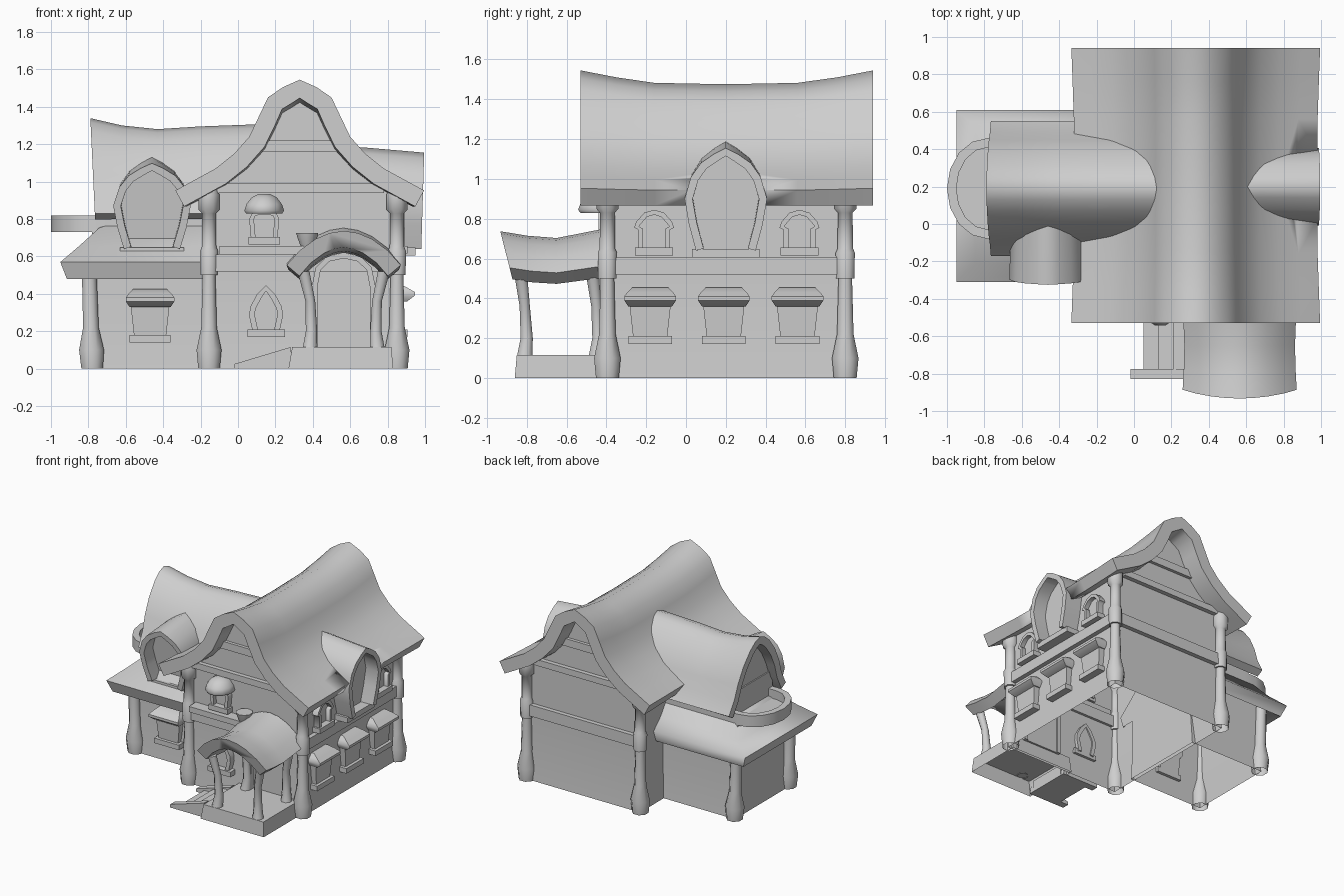
import bpy
import bmesh
import math
from mathutils import Vector

if "Cube" in bpy.data.objects:
    bpy.data.objects.remove(bpy.data.objects["Cube"], do_unlink=True)

GREY = (0.62, 0.62, 0.62, 1)
mat = bpy.data.materials.new("plain grey")
mat.use_nodes = True
mat.diffuse_color = GREY
mat.node_tree.nodes["Principled BSDF"].inputs["Base Color"].default_value = GREY

# Local frame per side: a = across, o = outward, z = up
SIDE = {
    "front": lambda a, o, z: Vector((a, -o, z)),
    "back": lambda a, o, z: Vector((a, o, z)),
    "right": lambda a, o, z: Vector((o, a, z)),
    "left": lambda a, o, z: Vector((-o, a, z)),
}


def loft(name, rings, first=True, last=True, smooth=68):
    """Skin a list of closed point rings, with optional end caps."""
    bm = bmesh.new()
    rows = [[bm.verts.new(p) for p in ring] for ring in rings]
    n = len(rows[0])
    for r, s in zip(rows, rows[1:]):
        for i in range(n):
            j = (i + 1) % n
            bm.faces.new((r[i], r[j], s[j], s[i]))
    if first:
        bm.faces.new(rows[0])
    if last:
        bm.faces.new(rows[-1])
    bmesh.ops.recalc_face_normals(bm, faces=bm.faces)
    me = bpy.data.meshes.new(name)
    bm.to_mesh(me)
    bm.free()
    me.materials.append(mat)
    me.shade_smooth()
    me.set_sharp_from_angle(angle=math.radians(smooth))
    ob = bpy.data.objects.new(name, me)
    bpy.context.collection.objects.link(ob)
    return ob


def rect(x0, x1, y0, y1, z):
    return [Vector(p) for p in ((x0, y0, z), (x1, y0, z), (x1, y1, z), (x0, y1, z))]


def box(name, side, a0, a1, o0, o1, z0, z1):
    f = SIDE[side]
    loft(name, [[f(a0, o0, z), f(a1, o0, z), f(a1, o1, z), f(a0, o1, z)] for z in (z0, z1)])


def turned(name, points, sides=8, squash=1.0):
    """Stack of rings given as (x, y, z, radius), open below."""
    rings = []
    for x, y, z, r in points:
        angs = [math.tau * (i + 0.5) / sides for i in range(sides)]
        rings.append([Vector((x + r * math.cos(t), y + r * squash * math.sin(t), z)) for t in angs])
    loft(name, rings, first=False)


def mirrored(half):
    return [(-d, z) for d, z in reversed(half)] + list(half[1:])


def inset(half, t):
    out = []
    for i, (d, z) in enumerate(half):
        p, q = half[max(i - 1, 0)], half[min(i + 1, len(half) - 1)]
        v = Vector((q[0] - p[0], q[1] - p[1])).normalized()
        out.append((0, z - t) if i == 0 else (d + v.y * t, z - v.x * t))
    return out


def vault(name, side, a, stations, half, t, base=0.0):
    """Thick arched shell; stations are (outward, width scale, height scale, lean)."""
    section = mirrored(half) + mirrored(inset(half, t))[::-1]
    f = SIDE[side]
    return loft(name, [[f(a + d * w, o + lean * (z - base), base + (z - base) * h) for d, z in section]
                       for o, w, h, lean in stations])


def plate(name, side, a, o0, o1, half, lean=0.0):
    f = SIDE[side]
    low = half[-1][1]
    return loft(name, [[f(a + d, o + lean * (z - low), z) for d, z in mirrored(half)] for o in (o0, o1)])


# Main house walls, gables and roof
loft("main_walls", [rect(-0.16, 0.86, -0.41, 0.81, 0), rect(-0.14, 0.84, -0.39, 0.79, 0.25),
                    rect(-0.14, 0.84, -0.39, 0.79, 0.55), rect(-0.14, 0.84, -0.39, 0.79, 1.0)],
     False, False)
roof = [(0, 1.545), (0.09, 1.505), (0.17, 1.45), (0.22, 1.345), (0.27, 1.24), (0.35, 1.15),
        (0.45, 1.07), (0.56, 1.01), (0.665, 0.953)]
main_roof = vault("main_roof", "front", 0.33,
                  [(0.53, 1, 1, 0), (0.35, 0.99, 0.95, 0), (0.16, 0.98, 0.91, 0), (-0.2, 0.975, 0.9, 0),
                   (-0.56, 0.98, 0.91, 0), (-0.76, 0.99, 0.95, 0), (-0.94, 1, 1, 0)], roof, 0.098, 0.85)
gable = inset(roof, 0.07)[:7] + [(0.48, 0.94)]
for side, wall in (("front", 0.39), ("back", 0.79)):
    plate(side + "_gable", side, 0.33, wall - 0.03, wall, gable)
    box(side + "_upper_gable_beam", side, 0.11, 0.55, wall - 0.02, wall + 0.025, 1.16, 1.22)
    box(side + "_lower_gable_beam", side, -0.12, 0.78, wall - 0.02, wall + 0.035, 0.94, 0.99)
    box(side + "_floor_beam", side, -0.15, 0.85, wall - 0.02, wall + 0.035, 0.52, 0.61)
box("side_floor_beam", "right", -0.4, 0.8, 0.82, 0.875, 0.52, 0.605)
box("front_ledge", "front", -0.1, 0.43, 0.38, 0.48, 0.61, 0.655)

# Corner posts
FOOT = [(0, 0.062), (0.1, 0.072), (0.22, 0.045), (0.5, 0.037)]
TOP = [(0.5, 0.05), (0.63, 0.052), (0.65, 0.042), (0.83, 0.04), (0.85, 0.06), (0.93, 0.06), (0.98, 0.05)]
for x in (-0.155, 0.85):
    for y in (-0.395, 0.8):
        turned("main_post", [(x, y, z, r) for z, r in FOOT + TOP])
for y in (-0.18, 0.5):
    turned("wing_post", [(-0.78 - 0.03 * z, y, z, r) for z, r in FOOT[:3] + [(0.54, 0.042)]])

# Wing: lower walls, skirt roof, upper walls and roof
loft("wing_walls", [rect(-0.79, -0.13, -0.19, 0.51, 0), rect(-0.77, -0.13, -0.17, 0.49, 0.25),
                    rect(-0.77, -0.13, -0.17, 0.49, 0.6)], False, False)
loft("skirt_roof", [rect(x, -0.13, y0, y1, z) for x, y0, y1, z in (
    (-0.76, -0.16, 0.48, 0.56), (-0.915, -0.28, 0.58, 0.48), (-0.95, -0.31, 0.61, 0.57),
    (-0.85, -0.21, 0.52, 0.655), (-0.74, -0.1, 0.45, 0.755), (-0.68, -0.06, 0.42, 0.77))],
     False, False)
loft("wing_upper_walls", [rect(-0.71, -0.12, -0.08, 0.46, z) for z in (0.68, 0.95)])
wing_roof = [(0, 1.31), (0.06, 1.29), (0.12, 1.245), (0.2, 1.15), (0.26, 1.04), (0.3, 0.93), (0.36, 0.83)]
vault("wing_roof", "left", 0.19,
      [(0.765, 1, 1.06, 0.05), (0.62, 1, 0.98, 0), (0.43, 1, 0.94, 0), (0.2, 1, 0.97, 0), (-0.2, 1, 1.0, 0)],
      wing_roof, 0.06, 0.82)
plate("wing_gable", "left", 0.19, 0.66, 0.70, inset(wing_roof, 0.04)[:6] + [(0.25, 0.75)])

# Round balcony on the wing end
arc = [(-0.67, 1.0, 0)] + [(-0.78, math.cos(math.pi * i / 8), math.sin(math.pi * i / 8)) for i in range(9)] \
    + [(-0.67, -1.0, 0)]
loft("balcony_rail", [[Vector((x - s * r, 0.19 + c * (r + 0.05), z))
                       for r, z in ((0.22, 0.73), (0.22, 0.82), (0.17, 0.82), (0.17, 0.73))]
                      for x, c, s in arc])
loft("balcony_floor", [[Vector((x - s * 0.19, 0.19 + c * 0.24, z)) for x, c, s in arc] for z in (0.735, 0.75)])
for y in (-0.05, 0.43):
    box("balcony_bracket", "left", y - 0.03, y + 0.03, 0.7, 0.78, 0.62, 0.74)

# Hooded dormers, leaning outward at the top
HOOD = [(0, 0.515), (0.06, 0.485), (0.125, 0.44), (0.175, 0.37), (0.207, 0.26), (0.185, 0.13), (0.15, 0)]


def dormer(name, side, a, front, back, tall, lean):
    hood = [(d, 0.64 + z * tall) for d, z in HOOD]
    vault(name + "_hood", side, a,
          [(front, 1, 1, lean), ((front + back) / 2, 0.97, 1.05, lean / 2), (back, 0.93, 1.09, 0)],
          hood, 0.04, 0.64)
    plate(name + "_window", side, a, front - 0.14, front - 0.11, inset(hood, 0.025), lean)
    box(name + "_sill", side, a - 0.17, a + 0.17, front - 0.2, front - 0.03, 0.605, 0.648)
    return inset(hood, 0.02)


opening = dormer("side_dormer", "right", 0.2, 0.98, 0.4, 1, 0.03)
dormer("front_dormer", "front", -0.46, 0.27, -0.1, 0.89, 0.12)

# Clear the main eave out of the side dormer opening
cutter = plate("dormer_cutter", "right", 0.2, 0.85, 1.1, opening)
cutter.hide_render = True
cut = main_roof.modifiers.new("dormer_opening", "BOOLEAN")
cut.operation = "DIFFERENCE"
cut.object = cutter
bpy.context.view_layer.objects.active = main_roof
bpy.ops.object.modifier_apply(modifier=cut.name)
bpy.data.objects.remove(cutter, do_unlink=True)


# Awning windows
def awning_window(side, a, o, dz):
    f = SIDE[side]
    box("window_sill", side, a - 0.11, a + 0.11, o - 0.02, o + 0.06, 0.17 + dz, 0.21 + dz)
    for name, stack in (("window_frame", ((0.2, 0.085, 0.035), (0.38, 0.105, 0.045))),
                        ("window_awning", ((0.36, 0.11, 0.06), (0.39, 0.13, 0.1), (0.41, 0.13, 0.1),
                                           (0.43, 0.115, 0.065), (0.455, 0.09, 0.02)))):
        loft(name, [[f(a + s * w, o + q, z + dz) for s, q in ((-1, -0.02), (1, -0.02), (1, d), (-1, d))]
                    for z, w, d in stack], smooth=40)


for y in (-0.18, 0.19, 0.56):
    awning_window("right", y, 0.845, 0)
awning_window("front", -0.47, 0.175, -0.03)


# Arched windows and door
def arch_window(name, side, a, o, half, t=0.03, sill=0.1):
    vault(name + "_frame", side, a, [(o - 0.03, 1, 1, 0), (o + 0.045, 1, 1, 0)], half, t)
    plate(name + "_pane", side, a, o - 0.02, o + 0.01, inset(half, t * 0.7))
    z = half[-1][1]
    if sill:
        box(name + "_sill", side, a - sill, a + sill, o - 0.02, o + 0.06, z - 0.02, z + 0.02)


ROUND = [(0, 0.845), (0.05, 0.83), (0.09, 0.785), (0.1, 0.755), (0.08, 0.745), (0.08, 0.635)]
for y in (-0.16, 0.57):
    arch_window("upper_side_window", "right", y, 0.845, ROUND, 0.025, 0.095)
arch_window("upper_front_window", "front", 0.14, 0.395,
            [(0, 0.85), (0.06, 0.84), (0.08, 0.8), (0.07, 0.685)], 0.025, 0.085)
turned("window_dome", [(0.14, -0.42, z, r) for z, r in
                       ((0.83, 0.1), (0.845, 0.11), (0.88, 0.098), (0.915, 0.07), (0.935, 0.03))], 12, 1.15)
arch_window("lower_front_window", "front", 0.15, 0.395,
            [(0, 0.445), (0.05, 0.395), (0.085, 0.33), (0.09, 0.28), (0.07, 0.19)])
arch_window("door", "front", 0.565, 0.395,
            [(0, 0.62), (0.09, 0.6), (0.15, 0.54), (0.17, 0.44), (0.17, 0.1)], 0.03, 0)
turned("flower_pot", [(0.37, -0.45, z, r) for z, r in ((0.65, 0.035), (0.7, 0.055), (0.725, 0.062))], 10)

# Porch
loft("porch_floor", [rect(0.27, 0.83, -0.86, -0.39, 0), rect(0.29, 0.82, -0.85, -0.39, 0.115)], first=False)
vault("porch_roof", "front", 0.565,
      [(0.745, 1, 0.98, 0.25), (0.72, 0.98, 0.95, 0.1), (0.65, 0.97, 0.935, 0), (0.4, 1, 1.0, 0)],
      [(0, 0.752), (0.075, 0.74), (0.15, 0.708), (0.235, 0.645), (0.305, 0.565)], 0.09)
for y in (-0.81, -0.45):
    for s in (-1, 1):
        turned("porch_post", [(0.565 + s * d, y + lean, z, r) for z, d, lean, r in (
            (0.11, 0.18, 0, 0.042), (0.2, 0.172, 0.01, 0.033),
            (0.36, 0.178, 0, 0.028), (0.52, 0.215, -0.02, 0.035))])

# Side steps with sloping stringers
for y in (-0.83, -0.5):
    loft("step_stringer", [[Vector((x, yy, z)) for x, z in ((-0.02, 0), (-0.02, 0.025), (0.28, 0.115), (0.3, 0))]
                           for yy in (y, y + 0.055)])
for i in range(3):
    box("step", "front", 0.05 + 0.08 * i, 0.3, 0.48, 0.79, 0, 0.03 * (i + 1))
